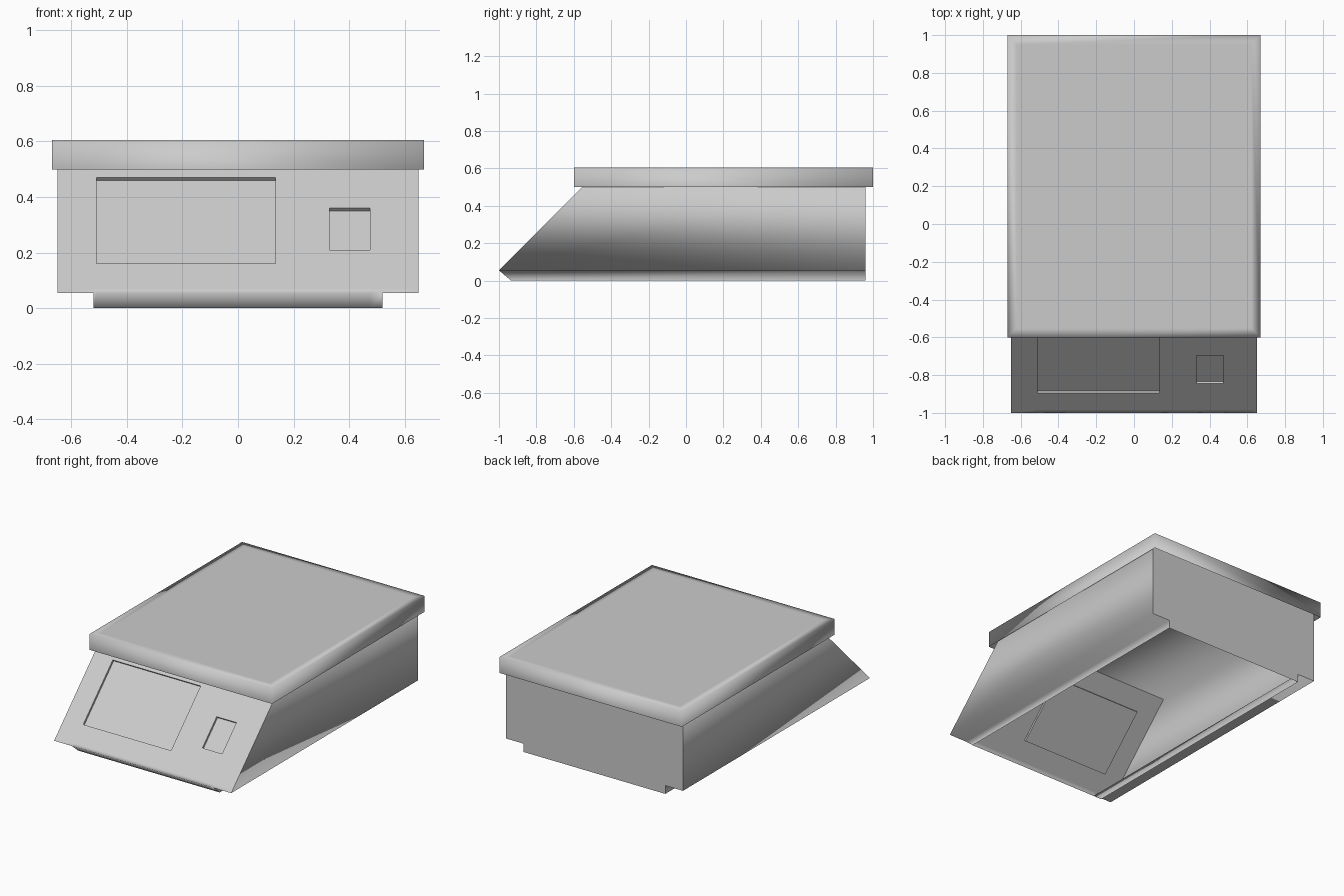
import bpy, bmesh

if "Cube" in bpy.data.objects:
    bpy.data.objects.remove(bpy.data.objects["Cube"], do_unlink=True)

# Single light grey plastic
grey = bpy.data.materials.new("light_grey")
grey.use_nodes = True
COLOUR = (0.6, 0.6, 0.6, 1)
grey.diffuse_color = COLOUR
grey.node_tree.nodes["Principled BSDF"].inputs["Base Color"].default_value = COLOUR

# Main dimensions
W, LIP_W = 0.65, 0.52          # half widths of case and of base lip
LIP_Z, CASE_Z = 0.055, 0.565   # step height and case top
FRONT, BACK = -1.0, 0.96
LIP_FRONT = -0.935


def finish(name, bm):
    mesh = bpy.data.meshes.new(name)
    for f in bm.faces:
        f.smooth = True
    bm.to_mesh(mesh)
    bm.free()
    mesh.materials.append(grey)
    obj = bpy.data.objects.new(name, mesh)
    bpy.context.collection.objects.link(obj)
    return obj


def slope_y(z):
    # The front slopes back at 45 degrees above the step, and tucks under below it
    if z >= LIP_Z:
        return FRONT + z - LIP_Z
    return LIP_FRONT + (FRONT - LIP_FRONT) * z / LIP_Z


# Cross-section of the case, from right lip over the top to left lip
half = [(LIP_W, 0), (LIP_W, LIP_Z), (W, LIP_Z), (W, CASE_Z)]
section = half + [(-x, z) for x, z in reversed(half)]

# Case shell: sides, top and stepped lip, open underneath
bm = bmesh.new()
front = [bm.verts.new((x, slope_y(z), z)) for x, z in section]
back = [bm.verts.new((x, BACK, z)) for x, z in section]
for i in range(len(section) - 1):
    bm.faces.new((front[i], back[i], back[i + 1], front[i + 1]))
bmesh.ops.recalc_face_normals(bm, faces=bm.faces)
if sum(f.normal.z * f.calc_area() for f in bm.faces) < 0:
    bmesh.ops.reverse_faces(bm, faces=bm.faces)
finish("case_shell", bm)

# Flat back wall
bm = bmesh.new()
bm.faces.new([bm.verts.new((x, BACK, z)) for x, z in section])
bm.normal_update()
if bm.faces[:][0].normal.y < 0:
    bmesh.ops.reverse_faces(bm, faces=bm.faces)
finish("back_wall", bm)

# Sloping front panel as a grid whose cuts outline the display and the button
xs = [-W, -LIP_W, -0.51, 0.135, 0.33, 0.475, LIP_W, W]
zs = [0, LIP_Z, 0.07, 0.16, 0.21, 0.36, 0.47, CASE_Z]
bm = bmesh.new()
grid = [[bm.verts.new((x, slope_y(z), z)) for x in xs] for z in zs]
recesses = {"display": [], "button": []}
for r in range(len(zs) - 1):
    for c in range(len(xs) - 1):
        if r == 0 and not 0 < c < len(xs) - 2:
            continue
        f = bm.faces.new((grid[r][c], grid[r][c + 1], grid[r + 1][c + 1], grid[r + 1][c]))
        if c == 2 and 3 <= r <= 5:
            recesses["display"].append(f)
        if c == 4 and r == 4:
            recesses["button"].append(f)
bmesh.ops.delete(bm, geom=[v for v in bm.verts if not v.link_faces], context='VERTS')

# Push the display and button faces into the panel
for faces in recesses.values():
    new = bmesh.ops.extrude_face_region(bm, geom=faces)["geom"]
    bmesh.ops.delete(bm, geom=faces, context='FACES')
    floor = [g for g in new if isinstance(g, bmesh.types.BMFace)]
    verts = [g for g in new if isinstance(g, bmesh.types.BMVert)]
    bmesh.ops.translate(bm, verts=verts, vec=(0, 0.01, -0.01))
    for f in floor:
        for e in f.edges:
            if any(n not in floor for n in e.link_faces):
                e.smooth = False
                for wall in e.link_faces:
                    if wall not in floor:
                        for edge in wall.edges:
                            edge.smooth = False
bm.normal_update()
finish("front_panel", bm)

# Weighing plate: open lid with a softly shaded border
bm = bmesh.new()
bmesh.ops.create_cube(bm, size=1)
for v in bm.verts:
    v.co = (v.co.x * 1.34, 0.2 + v.co.y * 1.6, 0.5525 + v.co.z * 0.105)
bm.normal_update()
bottom = [f for f in bm.faces if f.normal.z < -0.9]
bmesh.ops.delete(bm, geom=bottom, context='FACES_ONLY')
top = [f for f in bm.faces if f.normal.z > 0.9]
bmesh.ops.inset_region(bm, faces=top, thickness=0.07)
finish("weighing_plate", bm)
